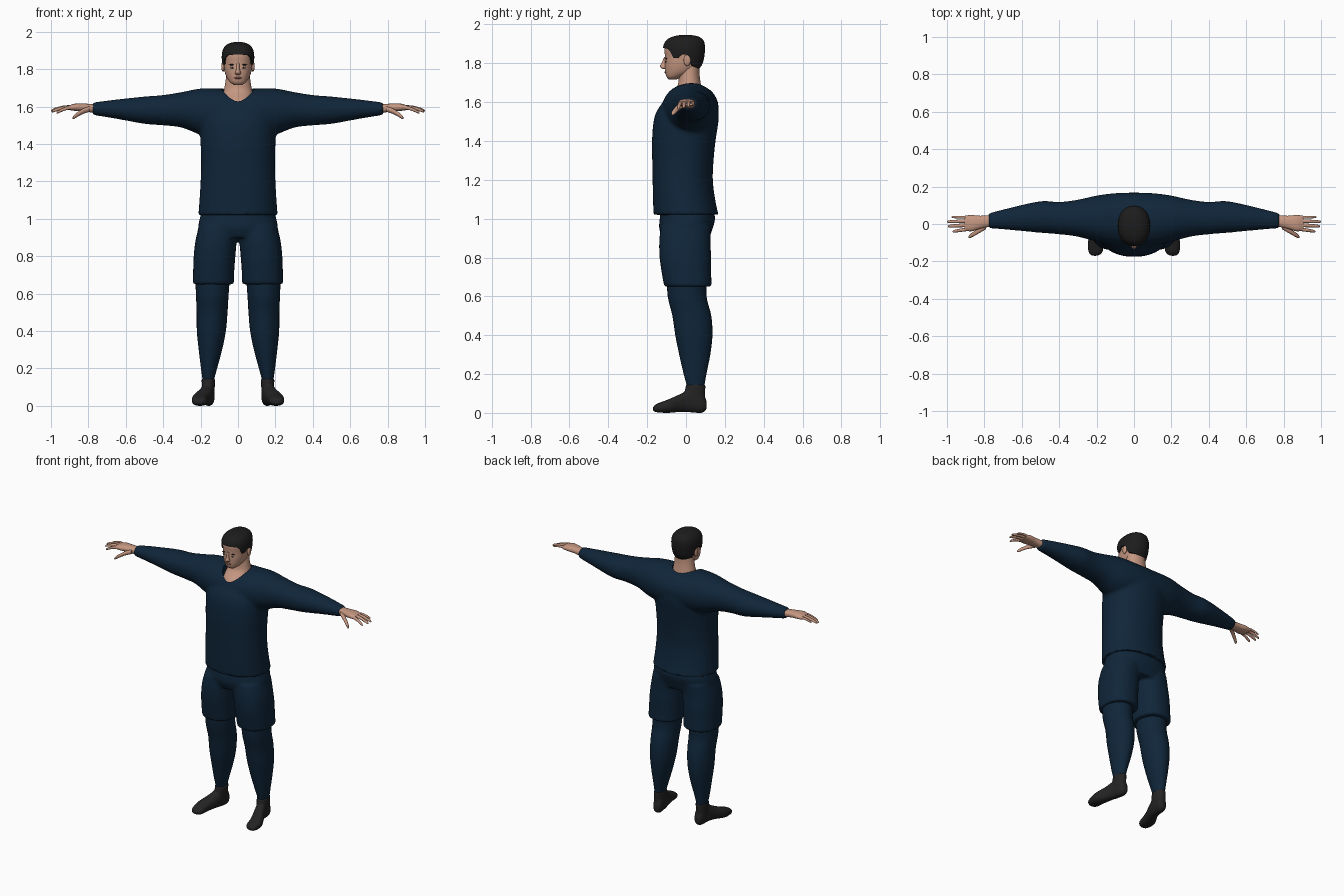
import bpy, bmesh
from math import sin, cos, pi, radians
from mathutils import Matrix, Vector

cube = bpy.data.objects.get("Cube")
if cube:
    bpy.data.objects.remove(cube, do_unlink=True)


def material(name, r, g, b):
    mat = bpy.data.materials.new(name)
    mat.use_nodes = True
    shader = next(n for n in mat.node_tree.nodes if n.type == 'BSDF_PRINCIPLED')
    shader.inputs["Base Color"].default_value = (r, g, b, 1)
    shader.inputs["Roughness"].default_value = .8
    mat.diffuse_color = (r, g, b, 1)
    return mat


navy = material("navy cloth", .005, .019, .042)
skin = material("skin", .56, .31, .22)
black = material("black hair", .012, .012, .012)
charcoal = material("charcoal shoe", .018, .017, .017)
lip = material("lip", .36, .15, .11)
white = material("eye white", .5, .48, .45)


def smooth_keys(keys, steps=4):
    """Catmull-Rom interpolation between the key sections."""
    out = []
    for i in range(len(keys) - 1):
        p0, p1 = keys[max(i - 1, 0)], keys[i]
        p2, p3 = keys[i + 1], keys[min(i + 2, len(keys) - 1)]
        for s in range(steps):
            t = s / steps
            out.append([b + t * ((c - a) + t * ((2*a - 5*b + 4*c - d) + t * (3*b - a - 3*c + d))) / 2
                        for a, b, c, d in zip(p0, p1, p2, p3)])
    return out + [list(keys[-1])]


def squircle(angle, power):
    c, s = cos(angle), sin(angle)
    bend = lambda v: (1 if v > 0 else -1) * abs(v) ** (2 / power)
    return bend(c), bend(s)


def skin_rings(bm, rings):
    rows = [[bm.verts.new(p) for p in ring] for ring in rings]
    n = len(rows[0])
    for low, high in zip(rows, rows[1:]):
        for i in range(n):
            j = (i + 1) % n
            bm.faces.new((low[i], low[j], high[j], high[i]))
    bm.faces.new(rows[0][::-1])
    bm.faces.new(rows[-1])


def loft(bm, axis, keys, side=1, power=2.0, n=32):
    """Each key is a position on the axis and the limits of the section in the other two."""
    rings = []
    for t, a0, a1, b0, b1 in smooth_keys(keys):
        ring = []
        for i in range(n):
            c, s = squircle(2 * pi * i / n, power)
            a = (a0 + a1) / 2 + c * (a1 - a0) / 2
            b = (b0 + b1) / 2 + s * (b1 - b0) / 2
            x, y, z = {'x': (t, a, b), 'y': (a, t, b), 'z': (a, b, t)}[axis]
            ring.append((x * side, y, z))
        rings.append(ring)
    skin_rings(bm, rings)


def ball(bm, centre, radii):
    m = Matrix.Translation(centre) @ Matrix.Diagonal((*radii, 1))
    bmesh.ops.create_uvsphere(bm, u_segments=16, v_segments=10, radius=1, matrix=m)


def select(ob):
    bpy.ops.object.select_all(action='DESELECT')
    ob.select_set(True)
    bpy.context.view_layer.objects.active = ob


def finish(bm, name, mat, voxel=0, cutter=None, angle=50):
    bmesh.ops.recalc_face_normals(bm, faces=bm.faces)
    mesh = bpy.data.meshes.new(name)
    bm.to_mesh(mesh)
    bm.free()
    mesh.materials.append(mat)
    ob = bpy.data.objects.new(name, mesh)
    bpy.context.collection.objects.link(ob)
    select(ob)
    if voxel:
        # Fuse the overlapping volumes into one garment
        mod = ob.modifiers.new("fuse", 'REMESH')
        mod.mode, mod.voxel_size = 'VOXEL', voxel
        mod = ob.modifiers.new("soften", 'SMOOTH')
        mod.factor, mod.iterations = .5, 4
    if cutter:
        mod = ob.modifiers.new("neckline", 'BOOLEAN')
        mod.operation, mod.solver, mod.object = 'DIFFERENCE', 'EXACT', cutter
    for mod in list(ob.modifiers):
        bpy.ops.object.modifier_apply(modifier=mod.name)
    bpy.ops.object.shade_smooth_by_angle(angle=radians(angle))
    return ob


def wide(*rows):
    """Turn (z, half width, y0, y1) rows into full, symmetric sections."""
    return [(z, -w, w, y0, y1) for z, w, y0, y1 in rows]


# Shirt: body and both sleeves, with a round neckline cut out
bm = bmesh.new()
loft(bm, 'z', wide((1.55, .086, -.106, .086), (1.8, .086, -.106, .086)))
cutter = finish(bm, "neckline_cutter", navy)
cutter.hide_render = True

bm = bmesh.new()
loft(bm, 'z', wide((1.02, .212, -.167, .167), (1.1, .206, -.17, .15), (1.2, .2, -.172, .138),
                   (1.3, .197, -.174, .142), (1.4, .2, -.175, .152), (1.5, .202, -.167, .167),
                   (1.56, .19, -.147, .167), (1.62, .16, -.1, .152), (1.66, .12, -.05, .13)),
     power=2.2, n=48)
SLEEVE = [(.78, -.022, .057, 1.556, 1.622), (.65, -.033, .09, 1.535, 1.638),
          (.5, -.047, .122, 1.508, 1.654), (.4, -.055, .118, 1.5, 1.662),
          (.3, -.068, .13, 1.488, 1.678), (.2, -.095, .152, 1.45, 1.697),
          (.1, -.118, .165, 1.44, 1.697), (0, -.122, .168, 1.44, 1.695)]
loft(bm, 'x', SLEEVE + [(-k[0], *k[1:]) for k in SLEEVE[-2::-1]], power=2.1)
finish(bm, "shirt", navy, voxel=.011, cutter=cutter)
bpy.data.objects.remove(cutter, do_unlink=True)

# Shorts: hips and two wide legs
bm = bmesh.new()
loft(bm, 'z', wide((.9, .19, -.12, .12), (.95, .212, -.138, .137), (1, .205, -.135, .15),
                   (1.05, .19, -.13, .14)), power=2.3, n=48)
for side in (1, -1):
    loft(bm, 'z', [(.65, .022, .242, -.112, .132), (.72, .02, .24, -.125, .13),
                   (.8, .014, .237, -.136, .13), (.88, .006, .228, -.138, .126),
                   (.96, -.01, .21, -.13, .13)], side, 2.3)
finish(bm, "shorts", navy, voxel=.009)

for side, label in ((1, "left"), (-1, "right")):
    # Leg
    bm = bmesh.new()
    loft(bm, 'z', [(.1, .127, .19, .005, .093), (.14, .127, .19, .004, .095),
                   (.2, .112, .198, -.012, .105), (.3, .085, .21, -.035, .125),
                   (.4, .065, .22, -.055, .136), (.5, .056, .221, -.07, .13),
                   (.6, .05, .225, -.094, .106), (.72, .04, .23, -.1, .11)], side)
    finish(bm, label + "_leg", navy)

    # Shoe: turned-out foot and ankle cuff
    bm = bmesh.new()
    loft(bm, 'y', [(-.17, .192, .225, .012, .03), (-.15, .168, .243, .003, .047),
                   (-.09, .158, .246, 0, .07), (-.03, .14, .217, .005, .097),
                   (.02, .128, .198, .003, .12), (.08, .125, .187, 0, .11),
                   (.106, .14, .172, .018, .06)], side, 2.4)
    loft(bm, 'z', [(.04, .128, .192, -.01, .1), (.1, .124, .193, -.008, .099),
                   (.145, .121, .195, 0, .101)], side)
    finish(bm, label + "_shoe", charcoal, voxel=.006)

    # Hand: palm, four fingers and thumb
    bm = bmesh.new()
    loft(bm, 'x', [(.76, -.012, .048, 1.566, 1.613), (.82, -.025, .044, 1.573, 1.616),
                   (.87, -.039, .048, 1.577, 1.616), (.905, -.034, .044, 1.582, 1.606)],
         side, 2.4, 20)
    digits = [((.88, -.026, 1.595), (.97, -.04, 1.566), .01),
              ((.88, -.005, 1.597), (.995, -.012, 1.573), .0105),
              ((.88, .016, 1.597), (1, .012, 1.578), .01),
              ((.88, .036, 1.595), (.975, .037, 1.585), .008),
              ((.79, -.012, 1.588), (.885, -.07, 1.538), .015)]
    for base, tip, r in digits:
        keys = []
        for t, f in ((0, 1), (.4, .95), (.8, .8), (.95, .6), (1, .2)):
            p = Vector(base).lerp(Vector(tip), t)
            p.z += .008 * sin(pi * t)
            keys.append((p.x, p.y - r * f, p.y + r * f, p.z - r * f, p.z + r * f))
        loft(bm, 'x', keys, side, n=12)
    finish(bm, label + "_hand", skin)

# Neck and upper chest
bm = bmesh.new()
loft(bm, 'z', wide((1.5, .085, -.105, .085), (1.6, .085, -.105, .085), (1.635, .085, -.09, .085),
                   (1.66, .081, -.066, .084), (1.69, .075, -.042, .077), (1.74, .066, -.036, .07),
                   (1.8, .06, -.03, .068)))
finish(bm, "neck", skin)

# Head with nose and ears
HEAD = smooth_keys(wide((1.716, .022, -.088, -.05), (1.73, .042, -.1, -.02), (1.755, .06, -.107, .04),
                        (1.79, .072, -.109, .074), (1.83, .077, -.108, .086), (1.87, .079, -.111, .09),
                        (1.9, .073, -.104, .087), (1.92, .058, -.085, .074), (1.932, .036, -.054, .05),
                        (1.937, .012, -.022, .02)))
POWER = 2.2


def section(z):
    for low, high in zip(HEAD, HEAD[1:]):
        if z <= high[0]:
            t = max(0, (z - low[0]) / (high[0] - low[0]))
            return [a + (b - a) * t for a, b in zip(low, high)]
    return HEAD[-1]


def face_y(x, z):
    _, _, w, y0, y1 = section(z)
    return (y0 + y1) / 2 - (y1 - y0) / 2 * (1 - abs(x / w) ** POWER) ** (1 / POWER)


bm = bmesh.new()
loft(bm, 'z', HEAD, power=POWER, n=40)
loft(bm, 'z', wide((1.77, .011, -.117, -.09), (1.777, .016, -.13, -.09), (1.786, .014, -.134, -.09),
                   (1.802, .009, -.126, -.09), (1.832, .008, -.112, -.09)), n=16)
for side in (1, -1):
    ball(bm, (.08 * side, .006, 1.815), (.009, .018, .029))
finish(bm, "head", skin)

# Hair: a cap that follows the skull, with a hairline that changes around the head
HAIRLINE = [(-1, 1.878), (-.8, 1.876), (-.62, 1.862), (-.48, 1.826), (-.25, 1.826),
            (-.1, 1.846), (.18, 1.844), (.42, 1.79), (1, 1.772)]


def hairline(s):
    for (s0, z0), (s1, z1) in zip(HAIRLINE, HAIRLINE[1:]):
        if s <= s1:
            return z0 + (z1 - z0) * (s - s0) / (s1 - s0)
    return HAIRLINE[-1][1]


rings, rows, count = [], 14, 64
for row in range(-1, rows + 1):
    t = sin(max(row, 0) / rows * pi / 2)
    puff = -.004 if row < 0 else .008
    ring = []
    for i in range(count):
        angle = 2 * pi * i / count
        c, s = squircle(angle, POWER)
        low = hairline(max(-1, sin(angle)))
        z = low + (HEAD[-1][0] - low) * t
        _, _, w, y0, y1 = section(z)
        ring.append((c * (w + puff), (y0 + y1) / 2 + s * ((y1 - y0) / 2 + puff), z + .008 * t))
    rings.append(ring)
bm = bmesh.new()
skin_rings(bm, rings)
finish(bm, "hair", black)

# Face details: eyes, pupils, brows and mouth
for side, label in ((1, "left"), (-1, "right")):
    x = .031 * side
    for part, mat, z, out, radii in (("eye", white, 1.808, 0, (.013, .004, .0045)),
                                     ("pupil", black, 1.808, .003, (.005, .003, .0045)),
                                     ("brow", black, 1.824, 0, (.019, .004, .0035))):
        bm = bmesh.new()
        ball(bm, (x, face_y(x, z) - out, z), radii)
        finish(bm, label + "_" + part, mat)
bm = bmesh.new()
ball(bm, (0, face_y(0, 1.753), 1.753), (.023, .005, .005))
finish(bm, "mouth", lip)
